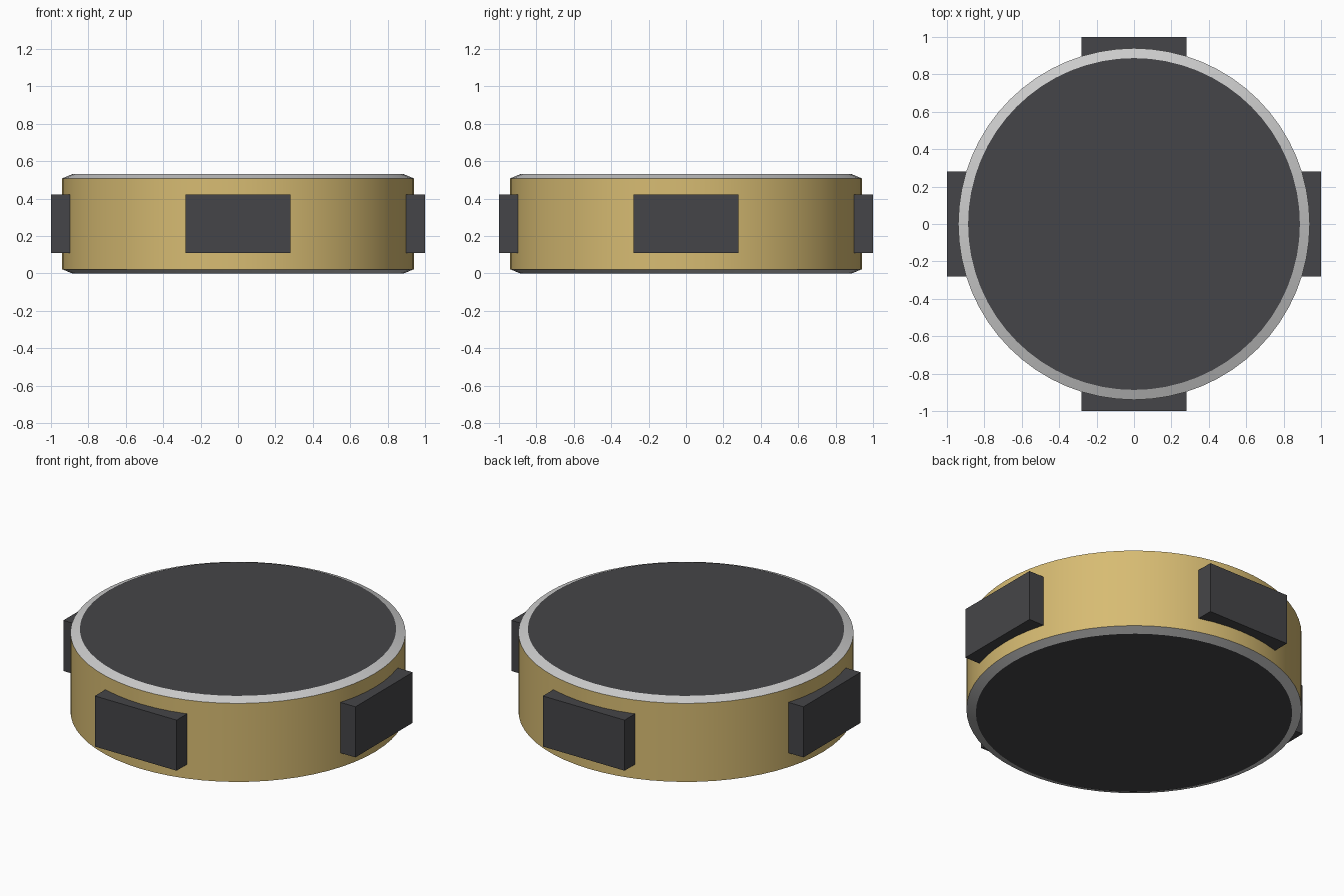
import bpy, bmesh, math

if "Cube" in bpy.data.objects:
    bpy.data.objects.remove(bpy.data.objects["Cube"])

SEGMENTS = 64
R_OUT, R_CAP = 0.94, 0.887
HEIGHT, CHAMFER = 0.53, 0.022


def material(name, rgb):
    m = bpy.data.materials.new(name)
    m.diffuse_color = (*rgb, 1)
    m.use_nodes = True
    m.node_tree.nodes["Principled BSDF"].inputs["Base Color"].default_value = m.diffuse_color
    return m


gold = material("gold", (0.68, 0.50, 0.17))
silver = material("silver", (0.55, 0.56, 0.58))
dark = material("dark", (0.06, 0.06, 0.065))


def add_object(name, bm, mats):
    mesh = bpy.data.meshes.new(name)
    bm.normal_update()
    bm.to_mesh(mesh)
    bm.free()
    for m in mats:
        mesh.materials.append(m)
    obj = bpy.data.objects.new(name, mesh)
    bpy.context.collection.objects.link(obj)
    return obj


# Drum: gold wall, silver chamfered rims, dark flat caps
profile = [(R_CAP, 0), (R_OUT, CHAMFER), (R_OUT, HEIGHT - CHAMFER), (R_CAP, HEIGHT)]
bm = bmesh.new()
rings = []
for r, z in profile:
    rings.append([bm.verts.new((r * math.cos(a), r * math.sin(a), z))
                  for a in (2 * math.pi * i / SEGMENTS for i in range(SEGMENTS))])
for k, (low, high) in enumerate(zip(rings, rings[1:])):
    for i in range(SEGMENTS):
        j = (i + 1) % SEGMENTS
        f = bm.faces.new((low[i], low[j], high[j], high[i]))
        f.material_index = 0 if k == 1 else 1
for ring in (rings[0][::-1], rings[-1]):
    bm.faces.new(ring).material_index = 2
drum = add_object("drum", bm, [gold, silver, dark])
bpy.context.view_layer.objects.active = drum
drum.select_set(True)
bpy.ops.object.shade_smooth_by_angle(angle=math.radians(12))

# Four block pads around the wall
PAD_W, PAD_Z0, PAD_Z1, PAD_IN, PAD_OUT = 0.56, 0.11, 0.423, 0.88, 1.0
for i, side in enumerate(("front", "right", "back", "left")):
    bm = bmesh.new()
    bmesh.ops.create_cube(bm, size=1)
    bmesh.ops.scale(bm, verts=bm.verts, vec=(PAD_W, PAD_OUT - PAD_IN, PAD_Z1 - PAD_Z0))
    bmesh.ops.translate(bm, verts=bm.verts,
                        vec=(0, -(PAD_IN + PAD_OUT) / 2, (PAD_Z0 + PAD_Z1) / 2))
    pad = add_object(side + "_pad", bm, [dark])
    pad.rotation_euler.z = i * math.pi / 2
